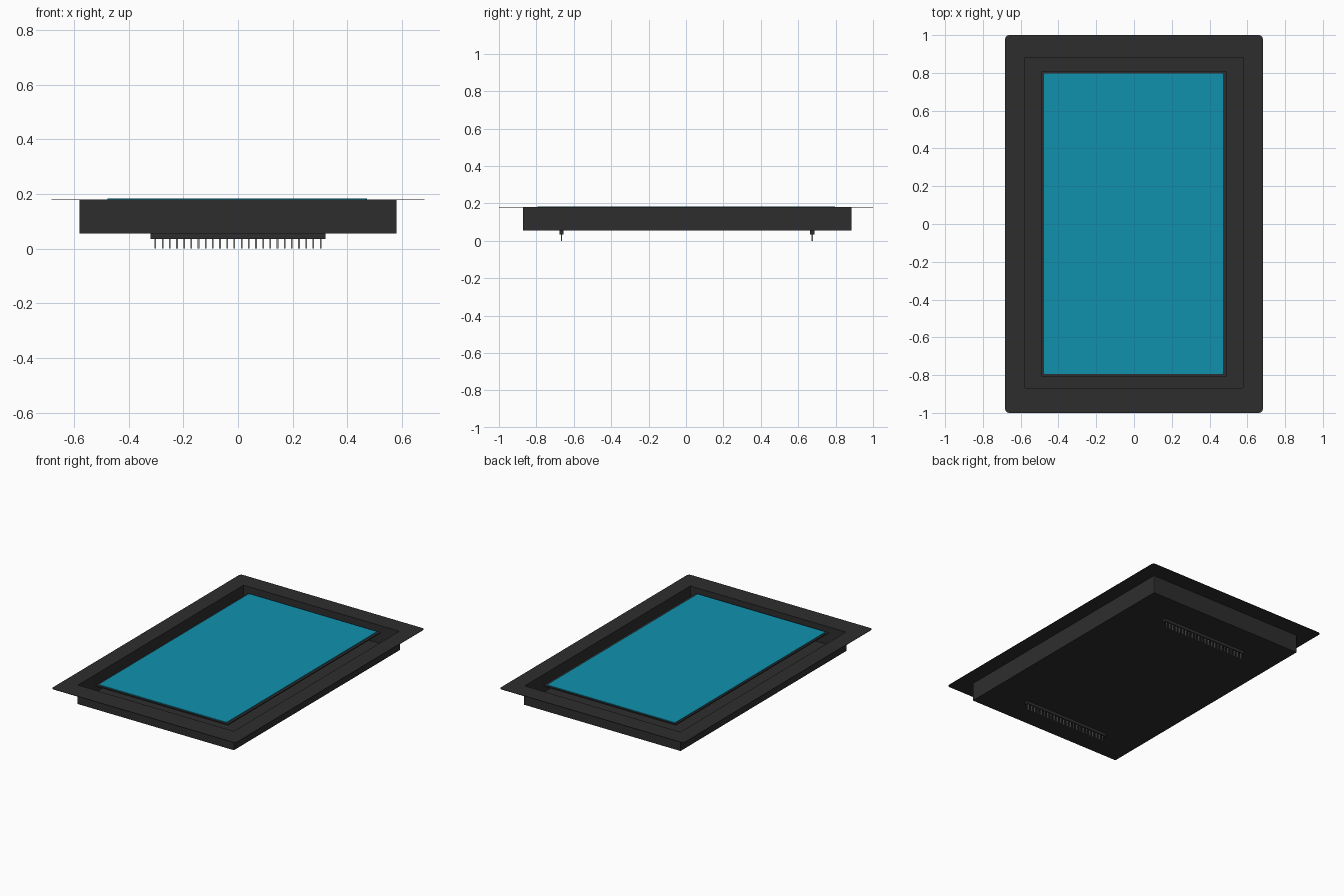
import bpy, bmesh, math

cube = bpy.data.objects.get("Cube")
if cube:
    bpy.data.objects.remove(cube, do_unlink=True)


def material(name, rgb):
    m = bpy.data.materials.new(name)
    m.use_nodes = True
    m.diffuse_color = (*rgb, 1)
    bsdf = m.node_tree.nodes["Principled BSDF"]
    bsdf.inputs["Base Color"].default_value = (*rgb, 1)
    bsdf.inputs["Roughness"].default_value = 0.6
    return m


dark = material("dark grey plastic", (0.027, 0.027, 0.027))
blue = material("screen teal", (0.005, 0.285, 0.42))
metal = material("pin metal", (0.3, 0.3, 0.3))


def outline(x0, x1, y0, y1, r, steps=4):
    """Rounded rectangle, counter-clockwise, same point count for any size."""
    pts = []
    corners = [(x1 - r, y1 - r), (x0 + r, y1 - r), (x0 + r, y0 + r), (x1 - r, y0 + r)]
    for i, (cx, cy) in enumerate(corners):
        for k in range(steps + 1):
            a = (i + k / steps) * math.pi / 2
            pts.append((cx + r * math.cos(a), cy + r * math.sin(a)))
    return pts


def finish(name, bm, mat):
    bmesh.ops.recalc_face_normals(bm, faces=bm.faces)
    me = bpy.data.meshes.new(name)
    bm.to_mesh(me)
    bm.free()
    me.materials.append(mat)
    ob = bpy.data.objects.new(name, me)
    bpy.context.collection.objects.link(ob)
    return ob


def skin(name, loops, mat, cap_ends=False, closed=False):
    """Bridge (outline, height) loops; optionally cap or close into a ring."""
    bm = bmesh.new()
    rings = [[bm.verts.new((x, y, z)) for x, y in pts] for pts, z in loops]
    pairs = list(zip(rings, rings[1:]))
    if closed:
        pairs.append((rings[-1], rings[0]))
    for a, b in pairs:
        n = len(a)
        for i in range(n):
            j = (i + 1) % n
            bm.faces.new((a[i], a[j], b[j], b[i]))
    if cap_ends:
        bm.faces.new(rings[0])
        bm.faces.new(rings[-1])
    return finish(name, bm, mat)


def plate(name, rect, r, z0, z1, mat):
    pts = outline(*rect, r)
    return skin(name, [(pts, z0), (pts, z1)], mat, cap_ends=True)


def boxes(name, items, mat):
    bm = bmesh.new()
    for (cx, cy, cz), size in items:
        verts = bmesh.ops.create_cube(bm, size=1)["verts"]
        bmesh.ops.scale(bm, vec=size, verts=verts)
        bmesh.ops.translate(bm, vec=(cx, cy, cz), verts=verts)
    return finish(name, bm, mat)


TOP, BASE = 0.18, 0.055

# Flat bezel flange around the opening
rim_out = outline(-0.682, 0.682, -1, 1, 0.02)
rim_in = outline(-0.576, 0.576, -0.868, 0.882, 0.003)
skin("bezel", [(rim_out, TOP - 0.003), (rim_out, TOP), (rim_in, TOP), (rim_in, TOP - 0.003)],
     dark, closed=True)

# Open tray hanging below the bezel
tray_out = outline(-0.58, 0.58, -0.872, 0.886, 0.004)
skin("tray", [(tray_out, TOP - 0.002), (tray_out, BASE), (rim_in, BASE + 0.005), (rim_in, TOP - 0.002)][:2],
     dark)
skin("tray_lining", [(rim_in, TOP - 0.002), (rim_in, BASE + 0.005)], dark)
plate("tray_floor", (-0.58, 0.58, -0.872, 0.886), 0.004, BASE, BASE + 0.005, dark)

# Display panel and its lit screen
plate("display_panel", (-0.49, 0.49, -0.808, 0.808), 0.006, TOP - 0.008, TOP - 0.001, dark)
plate("screen", (-0.477, 0.472, -0.795, 0.797), 0.008, TOP - 0.001, TOP + 0.003, blue)

# Pin headers under the floor
ROWS = (-0.665, 0.675)
PINS = 24
boxes("pin_headers", [((0, y, 0.045), (0.64, 0.022, 0.02)) for y in ROWS], dark)
boxes("pins", [((-0.302 + 0.604 * i / (PINS - 1), y, 0.02), (0.006, 0.006, 0.04))
               for y in ROWS for i in range(PINS)], metal)
